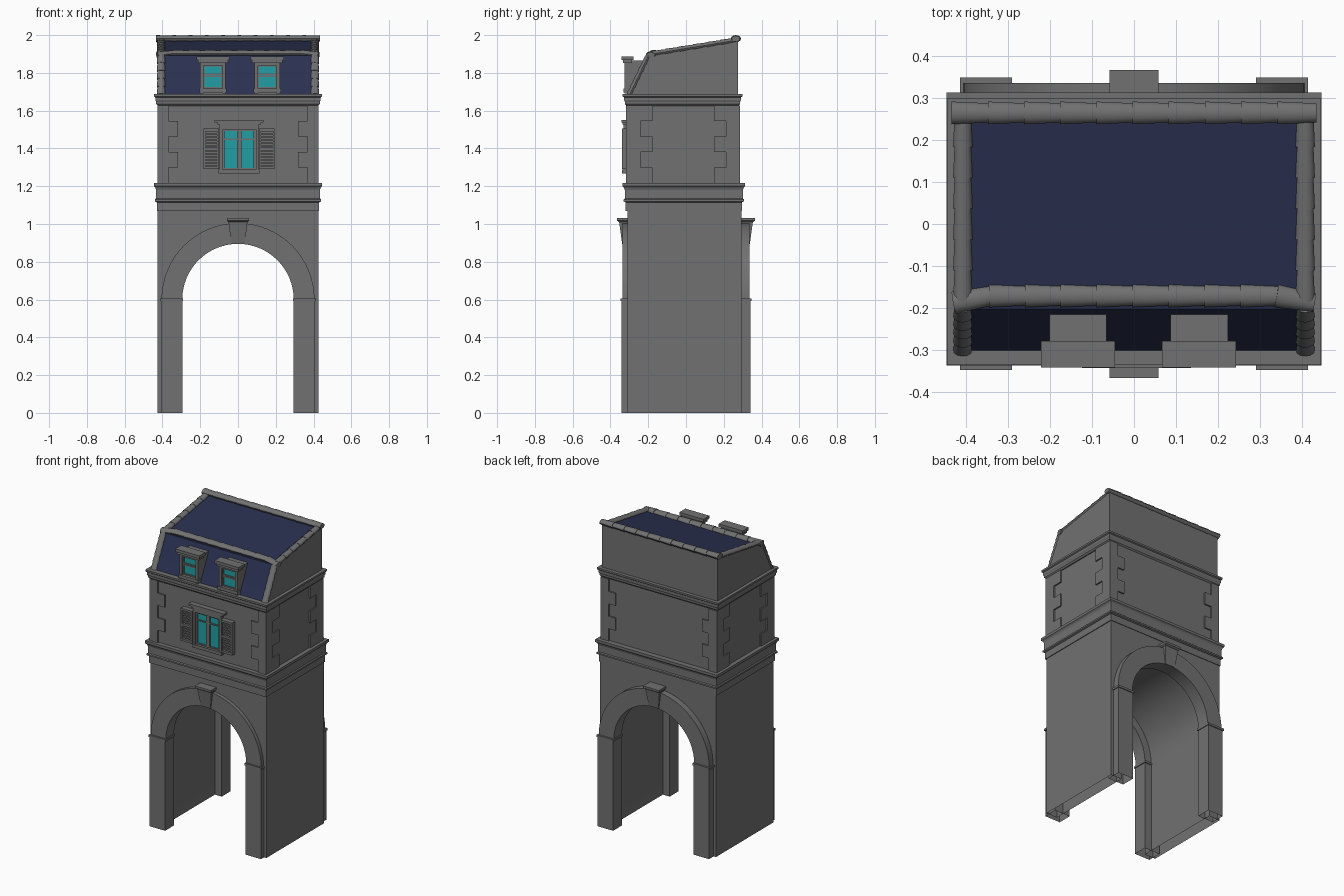
import bpy, bmesh, math
from mathutils import Vector, Matrix

cube = bpy.data.objects.get("Cube")
if cube:
    bpy.data.objects.remove(cube, do_unlink=True)


def material(name, rgb):
    m = bpy.data.materials.new(name)
    m.use_nodes = True
    m.diffuse_color = (*rgb, 1)
    m.node_tree.nodes["Principled BSDF"].inputs["Base Color"].default_value = (*rgb, 1)
    return m


STONE = material("grey stone", (0.165, 0.165, 0.165))
SLATE = material("blue slate", (0.023, 0.03, 0.08))
GLASS = material("teal glass", (0.016, 0.345, 0.38))


def finish(name, bm, mats, smooth=False):
    bmesh.ops.recalc_face_normals(bm, faces=bm.faces)
    # The underside on the ground stays open
    ground = [f for f in bm.faces if all(v.co.z < 0.001 for v in f.verts)]
    bmesh.ops.delete(bm, geom=ground, context='FACES')
    me = bpy.data.meshes.new(name)
    bm.to_mesh(me)
    bm.free()
    for m in mats:
        me.materials.append(m)
    ob = bpy.data.objects.new(name, me)
    bpy.context.collection.objects.link(ob)
    if smooth:
        bpy.ops.object.select_all(action='DESELECT')
        ob.select_set(True)
        bpy.context.view_layer.objects.active = ob
        bpy.ops.object.shade_smooth_by_angle(angle=math.radians(35))
    return ob


def boxes(name, spans, mat=STONE):
    """One object from boxes given as (x0, x1, y0, y1, z0, z1)."""
    bm = bmesh.new()
    for x0, x1, y0, y1, z0, z1 in spans:
        mid = Vector((x0 + x1, y0 + y1, z0 + z1)) / 2
        size = Matrix.Diagonal((x1 - x0, y1 - y0, z1 - z0, 1))
        bmesh.ops.create_cube(bm, size=1, matrix=Matrix.Translation(mid) @ size)
    return finish(name, bm, [mat])


def prism(name, outline, a, b, axis='y', mats=(STONE,), smooth=False):
    """Extrude an upright outline from a to b along an axis."""
    bm = bmesh.new()
    place = (lambda u, v: (u, a, v)) if axis == 'y' else (lambda u, v: (a, u, v))
    face = bm.faces.new([bm.verts.new(place(u, v)) for u, v in outline])
    new = bmesh.ops.extrude_face_region(bm, geom=[face])["geom"]
    step = (0, b - a, 0) if axis == 'y' else (b - a, 0, 0)
    bmesh.ops.translate(bm, vec=step, verts=[g for g in new if isinstance(g, bmesh.types.BMVert)])
    return finish(name, bm, mats, smooth)


def loft(name, loops):
    """Skin four-cornered loops and cap both ends."""
    bm = bmesh.new()
    rings = [[bm.verts.new(p) for p in loop] for loop in loops]
    for low, high in zip(rings, rings[1:]):
        for i in range(4):
            j = (i + 1) % 4
            bm.faces.new((low[i], low[j], high[j], high[i]))
    bm.faces.new(rings[0])
    bm.faces.new(rings[-1])
    finish(name, bm, [STONE])


def moulding(name, profile, back):
    """Rectangular band through (overhang, height) steps."""
    loft(name, [[(-0.42 - o, -0.31 - o, z), (0.42 + o, -0.31 - o, z),
                 (0.42 + o, back + o, z), (-0.42 - o, back + o, z)] for o, z in profile])


def arc(r, n=32):
    return [(r * math.cos(math.pi * i / n), SPRING + r * math.sin(math.pi * i / n))
            for i in range(n + 1)]


# Gate block with its vaulted passage
SPRING = 0.6
VAULT = 0.345
prism("gate_block", [(0.425, 0), (0.425, 1.08), (-0.425, 1.08), (-0.425, 0), (-VAULT, 0)]
      + arc(VAULT)[::-1] + [(VAULT, 0)], -0.31, 0.293, smooth=True)

# Arch rings, piers, imposts and keystones on both ends
for side, s in (("front", -1), ("back", 1)):
    prism(side + "_arch_ring", arc(0.405) + arc(0.295)[::-1], s * 0.25, s * 0.335, smooth=True)
    y0, y1 = sorted((s * 0.25, s * 0.342))
    for hand, h in (("left", 1), ("right", -1)):
        x0, x1 = sorted((h * 0.295, h * 0.408))
        boxes(f"{side}_{hand}_pier", [(x0, x1, y0, y1, 0, SPRING),
              (x0 - 0.005, x1 + 0.005, y0 - 0.005, y1 + 0.006, SPRING - 0.008, SPRING + 0.006)])
    key = [(0.036, 0.338, 0.895), (0.05, 0.354, 1.01), (0.058, 0.366, 1.018), (0.058, 0.366, 1.032)]
    loft(side + "_keystone", [[(-w, s * 0.25, z), (w, s * 0.25, z), (w, s * d, z), (-w, s * d, z)]
                              for w, d, z in key])

# Cornices and upper storey
moulding("lower_cornice", [(0.01, 1.07), (0.01, 1.115), (0.02, 1.12), (0.02, 1.13), (0.014, 1.135),
                           (0.014, 1.18), (0.018, 1.192), (0.026, 1.2), (0.026, 1.217)], 0.287)
boxes("upper_storey", [(-0.418, 0.418, -0.308, 0.278, 1.2, 1.65)])
moulding("upper_cornice", [(0.004, 1.625), (0.013, 1.635), (0.013, 1.645), (0.018, 1.655),
                           (0.018, 1.67), (0.025, 1.675), (0.025, 1.687)], 0.273)

# Corner quoins, long and short in turn
quoins = []
for i in range(5):
    across, along = (0.06, 0.14) if i % 2 == 0 else (0.11, 0.075)
    z0, z1 = 1.217 + i * 0.082, 1.217 + (i + 1) * 0.082
    for h in (-1, 1):
        x0, x1 = sorted((h * 0.427, h * (0.427 - across)))
        quoins.append((x0, x1, -0.317, -0.317 + along, z0, z1))
        quoins.append((x0, x1, 0.287 - along, 0.287, z0, z1))
boxes("quoins", quoins)

# Mansard roof: slate on the slopes, stone on gables and back
slope = [(-0.302, 1.685), (-0.268, 1.755), (-0.202, 1.893)]
roof = prism("roof", slope + [(0.275, 1.972), (0.275, 1.685)], -0.423, 0.423, 'x', (STONE, SLATE))
for p in roof.data.polygons:
    p.material_index = 1 if p.normal.z > 0.1 else 0


def tile_row(name, path, count, r=0.027):
    """Overlapping tapered, flattened tiles along a path."""
    pts = [Vector(p) for p in path]
    lengths = [(b - a).length for a, b in zip(pts, pts[1:])]

    def at(t):
        d = t * sum(lengths)
        for a, b, l in zip(pts, pts[1:], lengths):
            if d <= l:
                return a.lerp(b, d / l)
            d -= l
        return pts[-1]

    flat = Matrix.Diagonal((1, 0.7, 1, 1))
    bm = bmesh.new()
    for i in range(count):
        a, b = at(i / count), at((i + 1) / count)
        turn = (b - a).to_track_quat('Z', 'Y').to_matrix().to_4x4()
        bmesh.ops.create_cone(bm, cap_ends=True, segments=12, radius1=r, radius2=r * 0.84,
                              depth=(b - a).length * 1.08,
                              matrix=Matrix.Translation((a + b) / 2) @ turn @ flat)
    finish(name, bm, [STONE], smooth=True)


# Ridge and hip tiles
tile_row("front_ridge_tiles", [(-0.425, -0.186, 1.895), (-0.34, -0.171, 1.903),
                               (0.34, -0.171, 1.903), (0.425, -0.186, 1.895)], 10)
tile_row("back_ridge_tiles", [(-0.43, 0.264, 1.981), (0.43, 0.264, 1.981)], 10)
for hand, h in (("left", 1), ("right", -1)):
    x = h * 0.407
    tile_row(hand + "_verge_tiles", [(x, -0.18, 1.9), (x, 0.26, 1.972)], 6, 0.023)
    tile_row(hand + "_hip_tiles", [(x, y + 0.003, z) for y, z in slope], 5, 0.023)

# Dormers
for hand, c in (("right", -0.133), ("left", 0.155)):
    boxes(hand + "_dormer", [
        (c - 0.068, c + 0.068, -0.302, -0.18, 1.687, 1.866),
        (c - 0.068, c - 0.05, -0.325, -0.3, 1.69, 1.855),
        (c + 0.05, c + 0.068, -0.325, -0.3, 1.69, 1.855),
        (c - 0.055, c + 0.055, -0.325, -0.3, 1.84, 1.855),
        (c - 0.072, c + 0.072, -0.332, -0.3, 1.697, 1.718),
        (c - 0.08, c + 0.08, -0.334, -0.285, 1.852, 1.868),
        (c - 0.088, c + 0.088, -0.341, -0.278, 1.868, 1.887)])
    boxes(hand + "_dormer_glass", [(c - 0.05, c + 0.05, -0.307, -0.3, 1.718, 1.84)], GLASS)
    boxes(hand + "_dormer_sash", [
        (c - 0.05, c + 0.05, -0.312, -0.302, z, z + 0.008) for z in (1.718, 1.778, 1.788, 1.833)]
        + [(c + k - 0.003, c + k + 0.003, -0.312, -0.302, 1.718, 1.84) for k in (-0.047, 0.047)])

# Main window
C = 0.006
boxes("window_surround", [
    (C - 0.103, C - 0.088, -0.332, -0.305, 1.285, 1.51),
    (C + 0.088, C + 0.103, -0.332, -0.305, 1.285, 1.51),
    (C - 0.103, C + 0.103, -0.332, -0.305, 1.5, 1.528),
    (C - 0.115, C + 0.115, -0.336, -0.305, 1.528, 1.538),
    (C - 0.13, C + 0.13, -0.342, -0.305, 1.538, 1.551),
    (C - 0.108, C + 0.108, -0.338, -0.305, 1.267, 1.288)])
boxes("window_glass", [(C - 0.088, C + 0.088, -0.315, -0.308, 1.288, 1.5)], GLASS)
sash = []
for h in (-1, 1):
    for a, b in ((0.0, 0.012), (0.077, 0.088)):
        x0, x1 = sorted((C + h * a, C + h * b))
        sash.append((x0, x1, -0.324, -0.31, 1.288, 1.5))
for z in (1.288, 1.444, 1.492):
    sash.append((C - 0.088, C + 0.088, -0.322, -0.31, z, z + 0.008))
boxes("window_sash", sash)

# Louvred shutters
for hand, h in (("left", 1), ("right", -1)):
    def piece(a, b, depth, z0, z1):
        x0, x1 = sorted((C + h * a, C + h * b))
        return (x0, x1, -depth, -0.305, z0, z1)
    parts = [piece(0.106, 0.188, 0.322, 1.29, 1.505)]
    parts += [piece(a, a + 0.01, 0.34, 1.29, 1.505) for a in (0.106, 0.178)]
    parts += [piece(0.106, 0.188, 0.34, z, z + 0.014) for z in (1.29, 1.39, 1.491)]
    parts += [piece(0.112, 0.182, 0.335, z + 0.016 * i, z + 0.016 * i + 0.009)
              for z in (1.31, 1.41) for i in range(5)]
    boxes(hand + "_shutter", parts)
